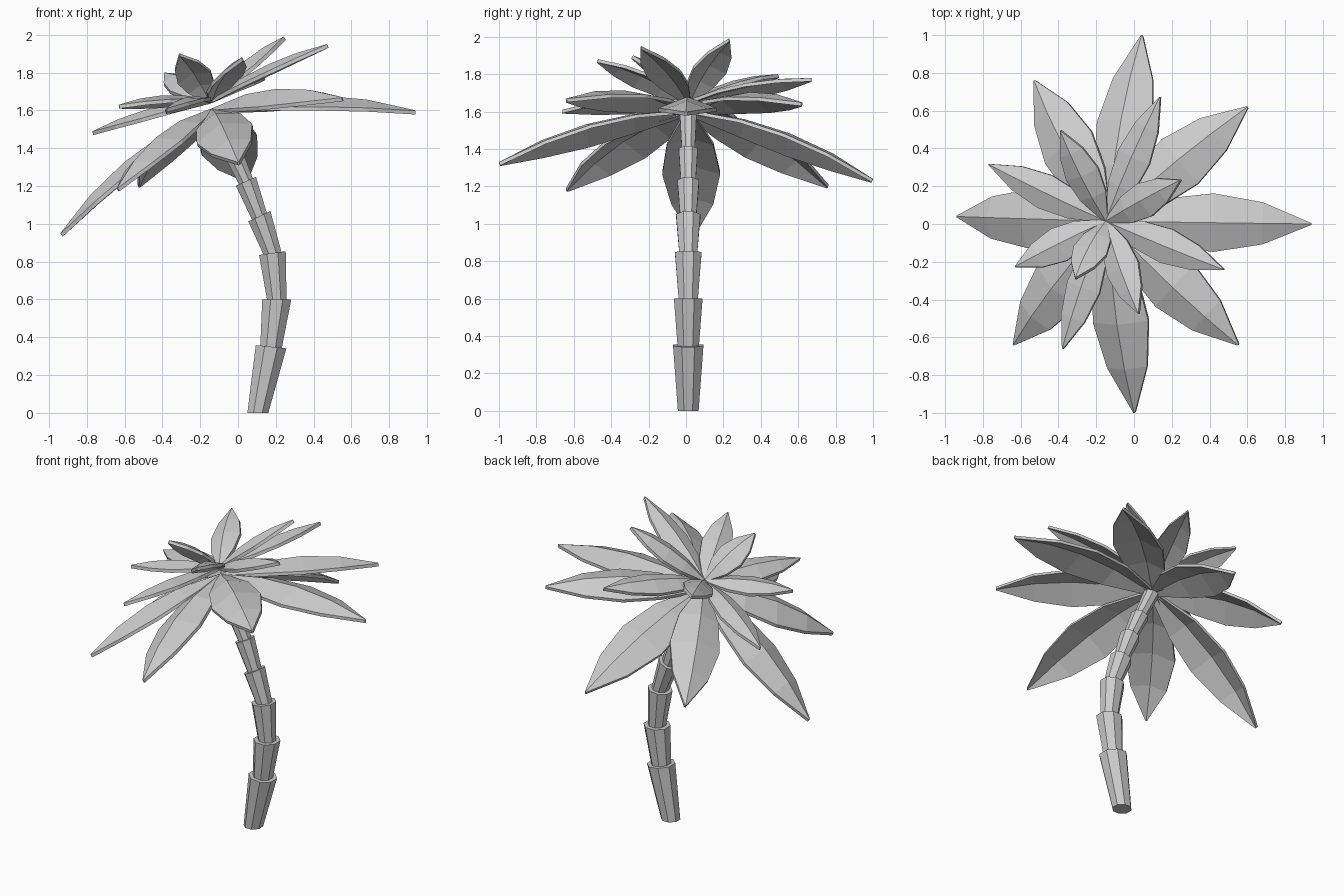
import bpy
import bmesh
from math import cos, sin, pi, radians
from mathutils import Vector

cube = bpy.data.objects.get("Cube")
if cube:
    bpy.data.objects.remove(cube)

grey = bpy.data.materials.new("light grey")
grey.use_nodes = True
COLOUR = (0.6, 0.6, 0.6, 1)
grey.diffuse_color = COLOUR
grey.node_tree.nodes["Principled BSDF"].inputs["Base Color"].default_value = COLOUR

# The crown leans with the top of the trunk
TILT = radians(19.5)
CROWN_UP = Vector((-sin(TILT), 0, cos(TILT)))


def make_object(name, bm):
    bmesh.ops.recalc_face_normals(bm, faces=bm.faces)
    mesh = bpy.data.meshes.new(name)
    bm.to_mesh(mesh)
    bm.free()
    mesh.materials.append(grey)
    obj = bpy.data.objects.new(name, mesh)
    bpy.context.collection.objects.link(obj)
    return obj


def ring(bm, centre, tilt, radius, sides=8):
    """Octagon whose axis leans by tilt in the x-z plane."""
    across = Vector((cos(tilt), 0, -sin(tilt)))
    verts = []
    for i in range(sides):
        a = 2 * pi * (i + 0.5) / sides
        verts.append(bm.verts.new(centre + across * (radius * cos(a))
                                  + Vector((0, radius * sin(a), 0))))
    return verts


def trunk_segment(name, low, high, r_low, r_high, tilt_low, tilt_high):
    bm = bmesh.new()
    a = ring(bm, low, tilt_low, r_low)
    b = ring(bm, high, tilt_high, r_high)
    n = len(a)
    for i in range(n):
        j = (i + 1) % n
        bm.faces.new((a[i], a[j], b[j], b[i]))
    bm.faces.new(a)
    bm.faces.new(b)
    make_object(name, bm)


def leaf(name, base, tip, half_width, arch, fold, thickness=0.02):
    """Arched leaf folded along its midrib, closed and of even thickness."""
    along = tip - base
    side = CROWN_UP.cross(along).normalized()
    up = along.cross(side).normalized()
    bm = bmesh.new()
    layers = []
    for drop in (0, thickness):
        rows = []
        for t, w in ((0, 0.12), (0.28, 0.8), (0.52, 1), (0.76, 0.72), (1, 0.03)):
            rib = base + along * t + up * (arch * 4 * t * (1 - t) - drop)
            edge = side * (half_width * w)
            sag = up * (fold * w)
            rows.append([bm.verts.new(p) for p in (rib + edge - sag, rib, rib - edge - sag)])
        layers.append(rows)
        for r, s in zip(rows, rows[1:]):
            for k in (0, 1):
                bm.faces.new((r[k], r[k + 1], s[k + 1], s[k]))
    # Rim between the upper and lower skins
    loops = []
    for rows in layers:
        loops.append([r[0] for r in rows] + [rows[-1][1]]
                     + [r[2] for r in reversed(rows)] + [rows[0][1]])
    top, bottom = loops
    for i in range(len(top)):
        j = (i + 1) % len(top)
        bm.faces.new((top[i], top[j], bottom[j], bottom[i]))
    make_object(name, bm)


# Trunk: flared segments stacked along a bend (x, z, top radius, bottom radius, lean)
joints = [
    (0.105, 0.00, 0.060, 0.060, 0),
    (0.175, 0.35, 0.088, 0.062, 6),
    (0.205, 0.60, 0.083, 0.056, 0),
    (0.182, 0.845, 0.077, 0.052, -8),
    (0.113, 1.04, 0.070, 0.047, -25),
    (0.042, 1.225, 0.063, 0.043, -24),
    (-0.035, 1.395, 0.055, 0.038, -25),
    (-0.125, 1.58, 0.048, 0.035, -24),
]
for i, (lo, hi) in enumerate(zip(joints, joints[1:])):
    trunk_segment(f"trunk_segment_{i + 1}",
                  Vector((lo[0], 0.012, lo[1])), Vector((hi[0], 0.012, hi[1])),
                  lo[3], hi[2], radians(lo[4]), radians(hi[4]))

# Large lower leaves, by tip position
large_tips = [
    (0.94, 0.00, 1.60), (0.60, 0.62, 1.65), (0.04, 1.00, 1.24), (-0.53, 0.76, 1.21),
    (-0.94, 0.04, 0.95), (-0.64, -0.64, 1.19), (0.00, -1.00, 1.33), (0.55, -0.64, 1.67),
]
for i, tip in enumerate(large_tips):
    leaf(f"large_leaf_{i + 1}", Vector((-0.14, 0.015, 1.61)), Vector(tip), 0.155, 0.075, 0.06)

# Small upper leaves, by tip position
small_tips = [
    (0.47, -0.24, 1.95), (0.24, 0.23, 1.99), (0.135, 0.67, 1.78), (-0.39, 0.49, 1.80),
    (-0.77, 0.315, 1.49), (-0.63, -0.225, 1.63), (-0.38, -0.66, 1.61),
    (0.02, -0.47, 1.88), (-0.31, -0.28, 1.90),
]
for i, tip in enumerate(small_tips):
    leaf(f"small_leaf_{i + 1}", Vector((-0.15, 0.015, 1.66)), Vector(tip), 0.095, 0.035, 0.035)
